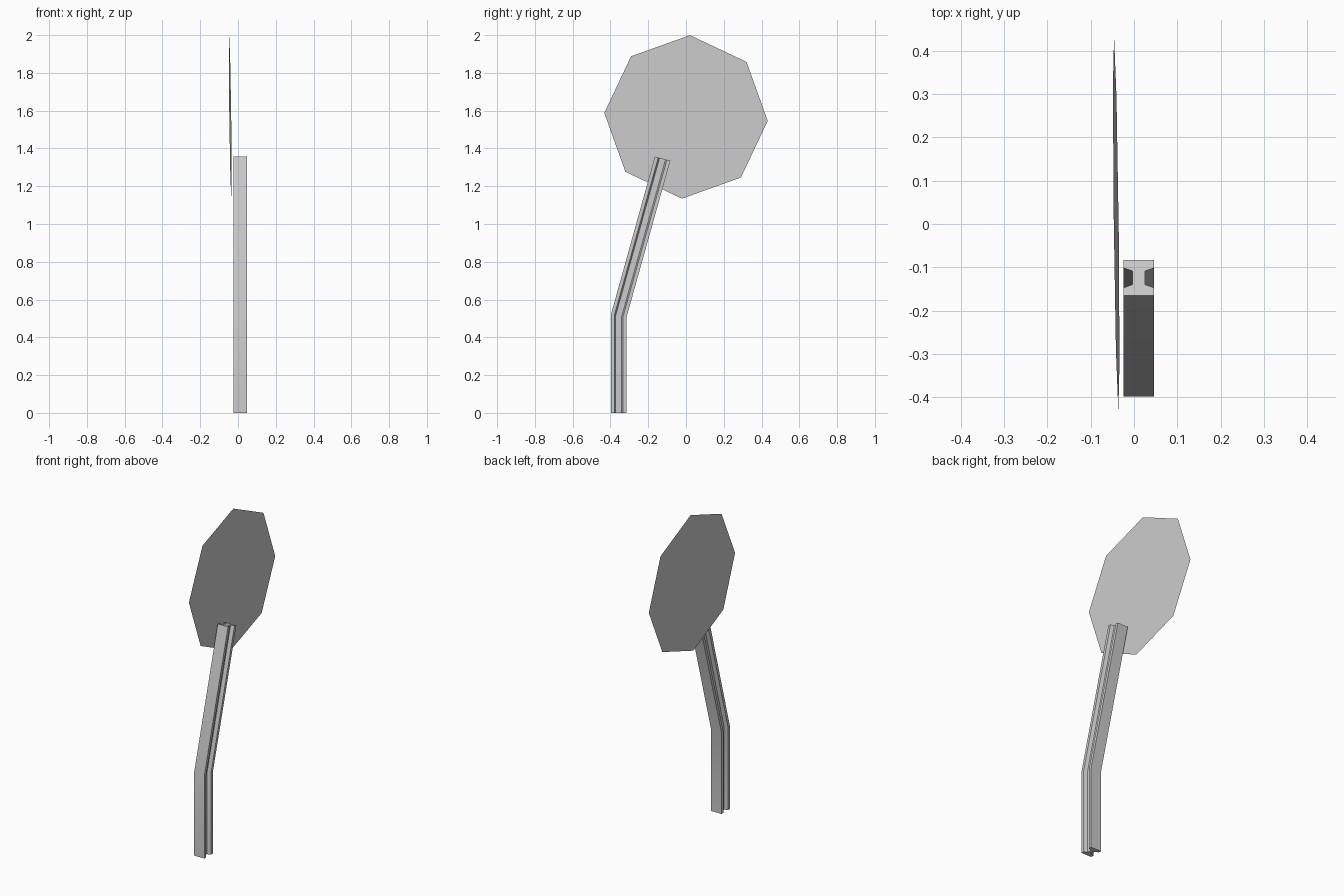
import bpy, math

if "Cube" in bpy.data.objects:
    bpy.data.objects.remove(bpy.data.objects["Cube"])


def make_object(name, verts, faces):
    mesh = bpy.data.meshes.new(name)
    mesh.from_pydata(verts, [], faces)
    mesh.update()
    ob = bpy.data.objects.new(name, mesh)
    bpy.context.collection.objects.link(ob)
    return ob


# Bent post: I-beam section (x offset, fraction across the depth) swept through three stations
half = [(0.0355, 0.0), (0.0355, 0.22), (0.014, 0.31), (0.014, 0.69), (0.0355, 0.78), (0.0355, 1.0)]
section = half + [(-x, t) for x, t in reversed(half)]
n = len(section)

# Each station gives the front edge and back edge of the section as (y, z)
stations = [((-0.398, 0.0), (-0.315, 0.0)),
            ((-0.398, 0.518), (-0.315, 0.506)),
            ((-0.165, 1.357), (-0.083, 1.335))]
verts = []
for (y0, z0), (y1, z1) in stations:
    verts += [(0.011 + x, y0 + (y1 - y0) * t, z0 + (z1 - z0) * t) for x, t in section]

faces = [(s * n + i, s * n + (i + 1) % n, (s + 1) * n + (i + 1) % n, (s + 1) * n + i)
         for s in range(len(stations) - 1) for i in range(n)]
# End caps: two flanges and the web
for base, flip in ((0, True), (2 * n, False)):
    for cap in ((0, 1, 2, 9, 10, 11), (2, 3, 8, 9), (3, 4, 5, 6, 7, 8)):
        f = [base + i for i in cap]
        faces.append(tuple(reversed(f)) if flip else tuple(f))

post = make_object("post", verts, faces)
bpy.context.view_layer.objects.active = post
post.select_set(True)
bpy.ops.object.shade_smooth_by_angle(angle=math.radians(30))

# Octagonal sign panel: a single flat sheet, slightly twisted and leaning
radius, start = 0.433, math.radians(87.2)
panel = []
for i in range(8):
    a = start + i * math.pi / 4
    dy, dz = radius * math.cos(a), radius * math.sin(a)
    panel.append((-0.041 - 0.012 * dy - 0.013 * dz, dy, 1.567 + dz))
make_object("sign_panel", panel, [tuple(range(8))])
